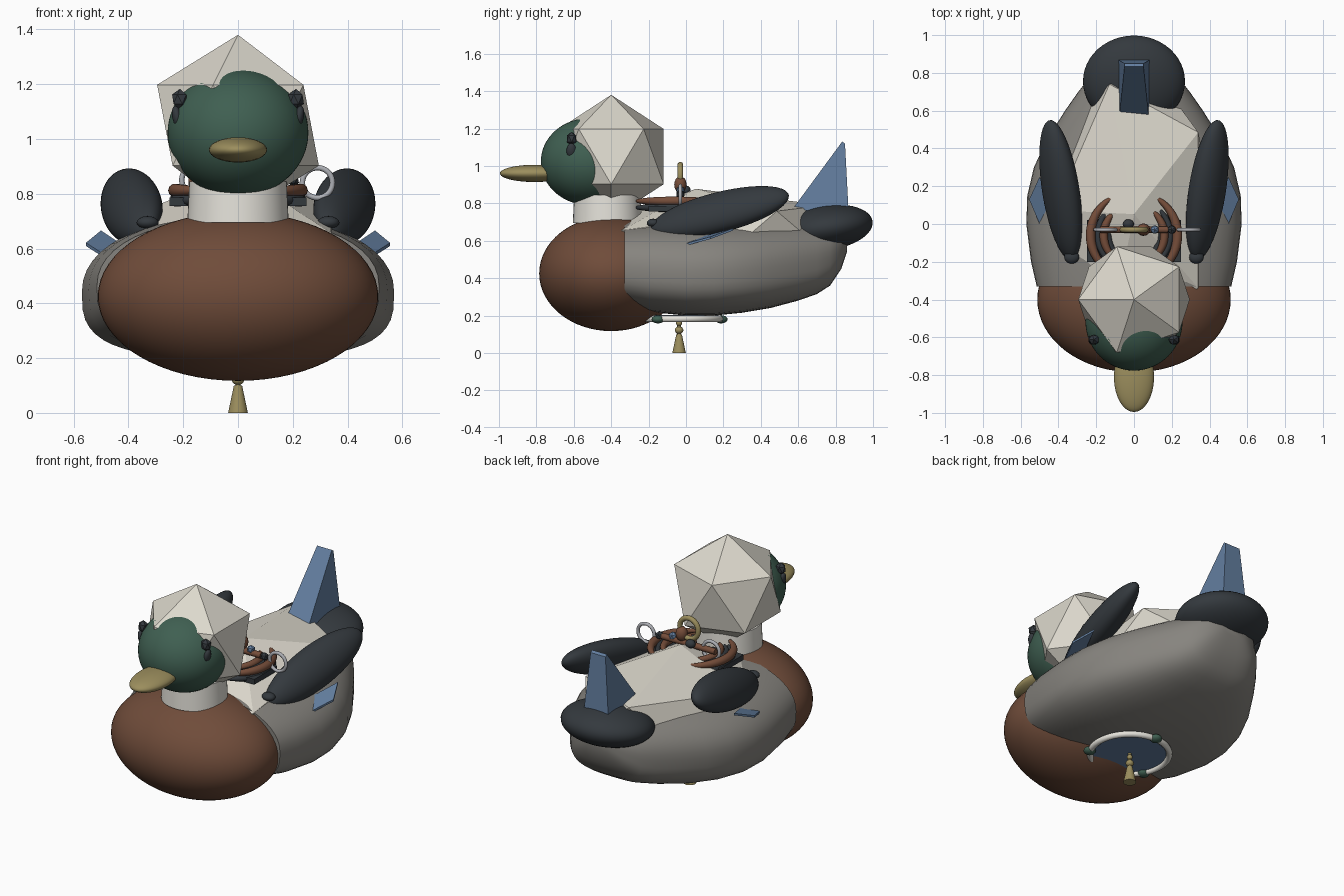
import bpy, bmesh, math

cube = bpy.data.objects.get("Cube")
if cube:
    bpy.data.objects.remove(cube, do_unlink=True)


def material(name, rgb):
    m = bpy.data.materials.new(name)
    m.use_nodes = True
    m.diffuse_color = (*rgb, 1)
    m.node_tree.nodes["Principled BSDF"].inputs["Base Color"].default_value = (*rgb, 1)
    return m


GREEN = material("deep green", (.05, .115, .083))
BROWN = material("chestnut", (.16, .072, .042))
GREY = material("warm grey", (.24, .23, .21))
CREAM = material("cream", (.72, .69, .61))
WHITE = material("off white", (.78, .76, .7))
DARK = material("charcoal", (.034, .041, .048))
BLUE = material("slate blue", (.125, .21, .35))
GOLD = material("old gold", (.33, .27, .11))
STEEL = material("steel", (.42, .43, .46))
RUST = material("leather", (.18, .075, .042))


def finish(name, bm, mat, smooth=True):
    bmesh.ops.recalc_face_normals(bm, faces=bm.faces)
    me = bpy.data.meshes.new(name)
    bm.to_mesh(me)
    bm.free()
    me.materials.append(mat)
    ob = bpy.data.objects.new(name, me)
    bpy.context.collection.objects.link(ob)
    if smooth:
        bpy.ops.object.select_all(action='DESELECT')
        ob.select_set(True)
        bpy.context.view_layer.objects.active = ob
        bpy.ops.object.shade_smooth_by_angle(angle=math.radians(40))
    return ob


def place(ob, loc, rot=(0, 0, 0)):
    ob.location = loc
    ob.rotation_euler = [math.radians(a) for a in rot]
    return ob


def ball(name, loc, size, mat, rot=(0, 0, 0), segments=48):
    bm = bmesh.new()
    bmesh.ops.create_uvsphere(bm, u_segments=segments, v_segments=segments // 2, radius=1)
    bmesh.ops.scale(bm, vec=size, verts=bm.verts)
    return place(finish(name, bm, mat), loc, rot)


def gem(name, loc, size, mat, rot=(0, 0, 180)):
    # twenty-sided faceted form
    bm = bmesh.new()
    bmesh.ops.create_icosphere(bm, subdivisions=1, radius=1)
    bmesh.ops.scale(bm, vec=size, verts=bm.verts)
    return place(finish(name, bm, mat, False), loc, rot)


def cone(name, loc, r1, r2, depth, mat, rot=(0, 0, 0), segments=32):
    bm = bmesh.new()
    bmesh.ops.create_cone(bm, cap_ends=True, segments=segments,
                          radius1=r1, radius2=r2, depth=depth)
    return place(finish(name, bm, mat), loc, rot)


def arc(name, loc, radius, tube, mat, start=0, end=360, rot=(0, 0, 0), taper=0):
    # swept ring, or an open arc whose ends can taper
    bm = bmesh.new()
    steps, sides, closed = 40, 10, end - start == 360
    rings = []
    for i in range(steps if closed else steps + 1):
        t = i / steps
        a = math.radians(start + (end - start) * t)
        r = tube * (1 - taper * abs(2 * t - 1) ** 2)
        ring = []
        for j in range(sides):
            b = 2 * math.pi * j / sides
            d = radius + r * math.cos(b)
            ring.append(bm.verts.new((d * math.cos(a), d * math.sin(a), r * math.sin(b))))
        rings.append(ring)
    pairs = list(zip(rings, rings[1:]))
    if closed:
        pairs.append((rings[-1], rings[0]))
    else:
        bm.faces.new(rings[0])
        bm.faces.new(rings[-1])
    for p, q in pairs:
        for j in range(sides):
            k = (j + 1) % sides
            bm.faces.new((p[j], p[k], q[k], q[j]))
    return place(finish(name, bm, mat), loc, rot)


def hull(name, points, mat):
    bm = bmesh.new()
    for p in points:
        bm.verts.new(p)
    bmesh.ops.convex_hull(bm, input=bm.verts)
    return finish(name, bm, mat, False)


def power(v, n):
    return math.copysign(abs(v) ** (2 / n), v)


# Body: flat-bottomed hull lofted from front to back (y, half width, bottom, top)
sections = [(-.33, .515, .25, .71), (-.2, .545, .22, .72), (0, .57, .2, .72),
            (.15, .565, .2, .72), (.3, .53, .215, .72), (.45, .46, .24, .715),
            (.6, .365, .28, .71), (.7, .295, .315, .7), (.77, .24, .36, .69),
            (.83, .17, .45, .67), (.86, .08, .54, .63)]
bm = bmesh.new()
loops = []
for y, w, low, high in sections:
    mid = low + (high - low) * .46
    loop = []
    for j in range(48):
        a = 2 * math.pi * j / 48
        n = 2.2 if math.sin(a) > 0 else 3.1
        h = high - mid if math.sin(a) > 0 else mid - low
        loop.append(bm.verts.new((w * power(math.cos(a), n), y, mid + h * power(math.sin(a), n))))
    loops.append(loop)
for p, q in zip(loops, loops[1:]):
    for j in range(48):
        k = (j + 1) % 48
        bm.faces.new((p[j], p[k], q[k], q[j]))
bm.faces.new(loops[0])
bm.faces.new(loops[-1])
finish("body", bm, GREY)

# Breast, neck, head and faceted forms
ball("breast", (0, -.4, .425), (.512, .385, .308), BROWN, segments=64)
gem("back_facets", (0, .09, .57), (.47, .79, .31), CREAM, (-7, 0, 180))
cone("neck_band", (0, -.42, .77), .185, .178, .15, WHITE, segments=48)
ball("head", (0, -.516, 1.023), (.257, .26, .233), GREEN, segments=64)
gem("head_facets", (0, -.4, 1.05), (.33, .33, .33), CREAM)
ball("beak", (0, -.81, .96), (.106, .185, .046), GOLD)

# Tail
ball("tail", (0, .755, .67), (.27, .245, .12), DARK, (8, 0, 0))
hull("tail_fin", [(s * x, y, z) for s in (-1, 1) for x, y, z in
                  [(.078, .57, .77), (.085, .87, .74), (.05, .835, 1.13), (.05, .85, 1.12)]], BLUE)

# Paired parts
for s, side in ((1, "left"), (-1, "right")):
    ball(side + "_wing", (s * .388, .18, .752), (.085, .385, .12), DARK,
         (17, -s * 35, -s * 18.5))
    ball(side + "_wing_knob", (s * .33, -.175, .695), (.04, .035, .023), DARK, segments=16)
    hull(side + "_wing_patch", [(s * x, y, z + d) for d in (-.006, .006) for x, y, z in
                                [(.5, .25, .66), (.555, .13, .615), (.5, 0, .58),
                                 (.44, .1, .62)]], BLUE)
    gem(side + "_eye", (s * .212, -.612, 1.145), (.032, .03, .038), DARK)
    ball(side + "_cheek_drop", (s * .222, -.613, 1.08), (.018, .026, .042), DARK,
         (0, s * 12, 0), 20)
    # Saddle crescents
    mid = 0 if s > 0 else 180
    for part, radius, tube, z, mat, span in (
            ("_saddle_base", .225, .025, .777, DARK, 62),
            ("_inner_base", .14, .025, .777, DARK, 65),
            ("_outer_crescent", .23, .025, .812, RUST, 60),
            ("_middle_crescent", .19, .018, .8, DARK, 55),
            ("_inner_crescent", .16, .022, .815, RUST, 55)):
        arc(side + part, (0, -.06, z), radius, tube, mat, mid - span, mid + span, taper=.6)
    hull(side + "_saddle_block", [(s * x, y, z) for x in (.12, .25) for y in (-.2, .02)
                                  for z in (.755, .787)], DARK)

# Rings and beads on the crossbar
cone("crossbar", (0, -.03, .85), .018, .018, .36, RUST, (0, 90, 0), 12)
arc("gold_ring", (0, -.03, .945), .062, .015, GOLD, rot=(90, 0, 0))
arc("left_steel_ring", (.29, -.03, .84), .055, .01, STEEL, rot=(90, 0, 0))
arc("right_steel_ring", (-.15, -.03, .85), .055, .01, STEEL, rot=(90, 0, 0))
gem("left_bead", (.2, -.03, .85), (.025, .025, .025), DARK)
gem("blue_bead", (.11, -.03, .87), (.025, .025, .025), BLUE)
ball("leather_bead", (.05, -.03, .9), (.035, .033, .045), RUST, segments=16)
ball("centre_bead", (-.03, 0, .87), (.03, .025, .025), DARK, segments=16)

# Underside ring, disc, beads and hanging tassel
cy = -.037
arc("keel_ring", (0, cy, .182), .22, .018, WHITE)
cone("keel_disc", (0, cy, .193), .21, .21, .02, BLUE, segments=48)
for i, a in enumerate((90, 210, 330)):
    t = math.radians(a)
    ball(f"keel_bead_{i + 1}", (.225 * math.cos(t), cy + .225 * math.sin(t), .18),
         (.034, .034, .022), GREEN, segments=20)
cone("tassel", (0, cy, .05), .036, .015, .1, GOLD)
cone("tassel_cord", (0, cy, .14), .01, .01, .1, GOLD, segments=12)
ball("tassel_knot", (0, cy, .122), (.023, .023, .02), GOLD, segments=20)
ball("tassel_bead", (0, cy, .16), (.016, .016, .016), GOLD, segments=16)
